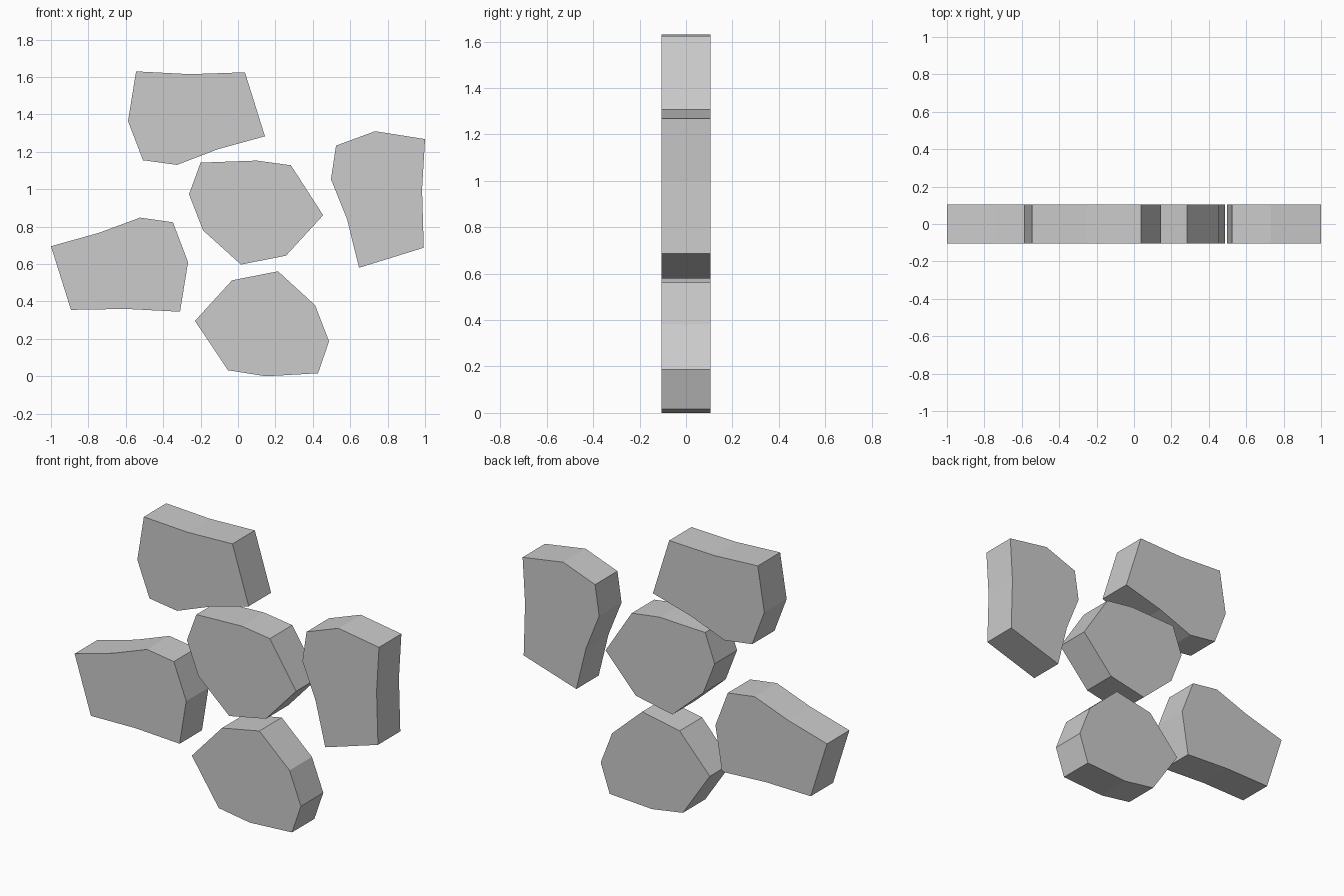
import bpy
import bmesh

HALF_DEPTH = 0.105


def slab(name, outline):
    """Extrude an (x, z) outline through the depth of the stone."""
    bm = bmesh.new()
    face = bm.faces.new([bm.verts.new((x, -HALF_DEPTH, z)) for x, z in outline])
    extruded = bmesh.ops.extrude_face_region(bm, geom=[face], use_keep_orig=True)["geom"]
    moved = [v for v in extruded if isinstance(v, bmesh.types.BMVert)]
    bmesh.ops.translate(bm, verts=moved, vec=(0, 2 * HALF_DEPTH, 0))
    bmesh.ops.recalc_face_normals(bm, faces=bm.faces[:])
    mesh = bpy.data.meshes.new(name)
    bm.to_mesh(mesh)
    bm.free()
    obj = bpy.data.objects.new(name, mesh)
    bpy.context.collection.objects.link(obj)


# Eight-sided flat stones, outlined in the front plane
slab("top_stone", [(-0.545, 1.63), (-0.257, 1.615), (0.037, 1.625), (0.144, 1.283),
                   (-0.107, 1.214), (-0.326, 1.13), (-0.508, 1.155), (-0.588, 1.364)])
slab("centre_stone", [(-0.20, 1.142), (0.10, 1.153), (0.283, 1.128), (0.455, 0.861),
                      (0.257, 0.645), (0.016, 0.597), (-0.187, 0.78), (-0.262, 0.973)])
slab("right_stone", [(0.524, 1.233), (0.733, 1.31), (1.0, 1.268), (0.984, 1.0),
                     (0.993, 0.687), (0.647, 0.58), (0.583, 0.84), (0.497, 1.053)])
slab("left_stone", [(-1.0, 0.695), (-0.743, 0.767), (-0.524, 0.848), (-0.348, 0.823),
                    (-0.267, 0.61), (-0.31, 0.345), (-0.60, 0.36), (-0.893, 0.355)])
slab("bottom_stone", [(-0.032, 0.513), (0.214, 0.561), (0.412, 0.38), (0.487, 0.187),
                      (0.428, 0.016), (0.15, 0.0), (-0.053, 0.032), (-0.23, 0.296)])
